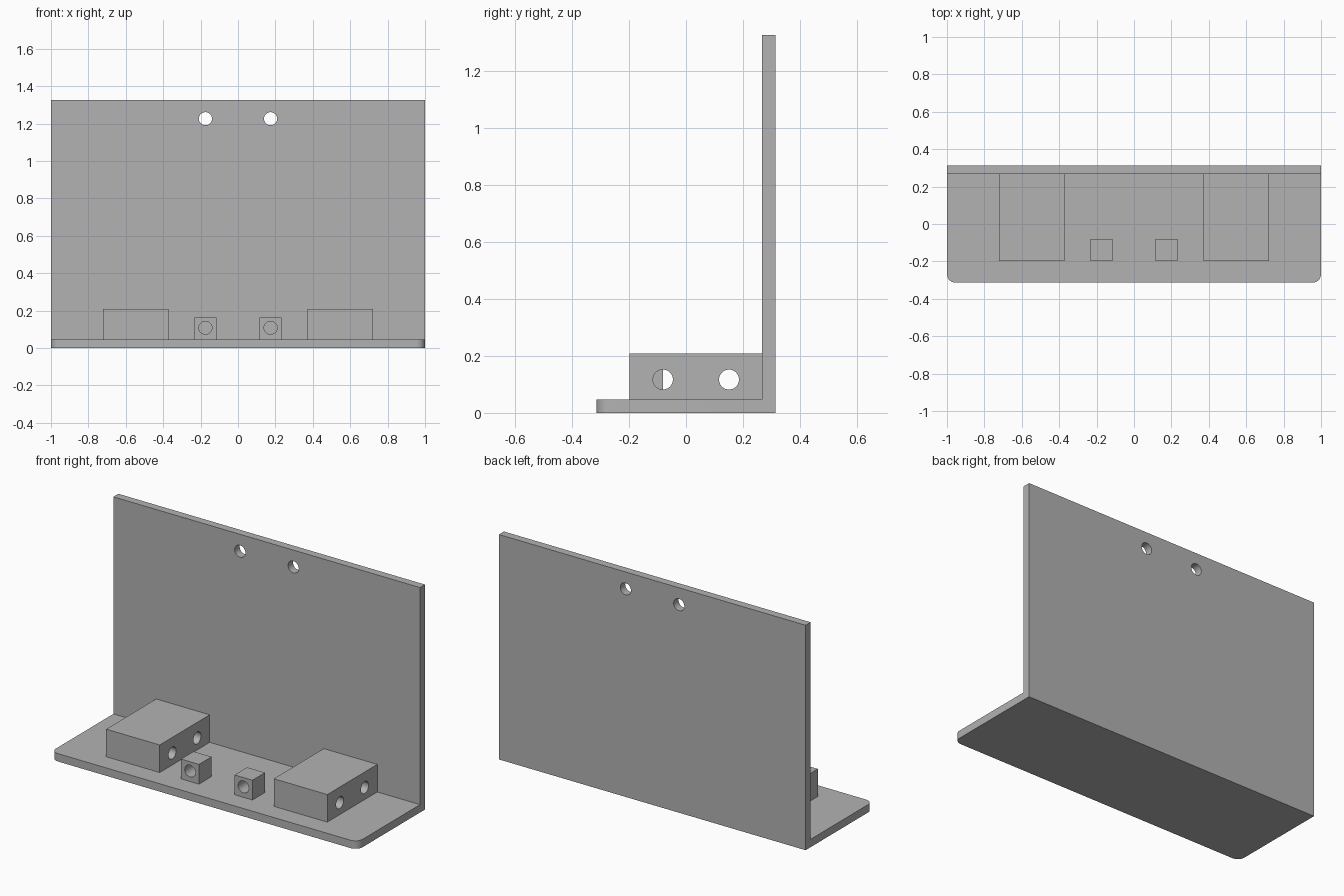
import bpy
import bmesh
from math import radians
from mathutils import Matrix, Vector

if "Cube" in bpy.data.objects:
    bpy.data.objects.remove(bpy.data.objects["Cube"], do_unlink=True)

# Main sizes
T = 0.0465            # plate thickness
HALF_D = 0.314        # half depth
HEIGHT = 1.326
WALL_Y = HALF_D - T   # front of the back plate
FRONT_Y = -0.198      # front of the blocks
HOLE_R = 0.035

grey = bpy.data.materials.new("plain_grey")
grey.use_nodes = True
colour = (0.448, 0.448, 0.448, 1)
grey.diffuse_color = colour
grey.node_tree.nodes["Principled BSDF"].inputs["Base Color"].default_value = colour


def add_object(name, bm):
    bmesh.ops.recalc_face_normals(bm, faces=bm.faces)
    mesh = bpy.data.meshes.new(name)
    bm.to_mesh(mesh)
    bm.free()
    mesh.materials.append(grey)
    ob = bpy.data.objects.new(name, mesh)
    bpy.context.collection.objects.link(ob)
    return ob


def box(name, lo, hi):
    lo, hi = Vector(lo), Vector(hi)
    bm = bmesh.new()
    bmesh.ops.create_cube(bm, size=1, matrix=Matrix.Translation((lo + hi) / 2)
                          @ Matrix.Diagonal((*(hi - lo), 1)))
    return add_object(name, bm)


def drill(ob, centre, axis, length):
    """Cut a round hole through the object along the given axis."""
    bm = bmesh.new()
    turn = Matrix.Rotation(radians(90), 4, "Y" if axis == "X" else "X")
    bmesh.ops.create_cone(bm, cap_ends=True, segments=40, radius1=HOLE_R,
                          radius2=HOLE_R, depth=length,
                          matrix=Matrix.Translation(centre) @ turn)
    cutter = add_object("hole_cutter", bm)
    cutter.hide_render = True
    mod = ob.modifiers.new("hole", "BOOLEAN")
    mod.operation = "DIFFERENCE"
    mod.solver = "EXACT"
    mod.object = cutter
    bpy.context.view_layer.objects.active = ob
    bpy.ops.object.modifier_apply(modifier=mod.name)
    bpy.data.objects.remove(cutter, do_unlink=True)


# Bracket: an L profile extruded sideways, with rounded front corners
bm = bmesh.new()
profile = [(-HALF_D, 0), (HALF_D, 0), (HALF_D, HEIGHT),
           (WALL_Y, HEIGHT), (WALL_Y, T), (-HALF_D, T)]
face = bm.faces.new([bm.verts.new((-1, y, z)) for y, z in profile])
grown = bmesh.ops.extrude_face_region(bm, geom=[face])["geom"]
bmesh.ops.translate(bm, vec=(2, 0, 0),
                    verts=[g for g in grown if isinstance(g, bmesh.types.BMVert)])
corners = [e for e in bm.edges
           if all(abs(v.co.y + HALF_D) < 1e-4 for v in e.verts)
           and abs(e.verts[0].co.z - e.verts[1].co.z) > 0.01]
bmesh.ops.bevel(bm, geom=corners, offset=0.0465, segments=8, profile=0.5,
                affect="EDGES")
bracket = add_object("bracket", bm)
parts = [bracket]

for side, label in ((-1, "right"), (1, "left")):
    # Hanging hole near the top of the back plate
    drill(bracket, (side * 0.174, WALL_Y + T / 2, 1.226), "Y", 0.2)

    # Large block with two cross holes
    x1, x2 = sorted((side * 0.372, side * 0.721))
    block = box(label + "_block", (x1, FRONT_Y, T), (x2, WALL_Y, 0.209))
    for y in (-0.081, 0.151):
        drill(block, (side * 0.546, y, 0.117), "X", 0.6)

    # Small cube with a front-to-back hole
    x1, x2 = sorted((side * 0.116, side * 0.233))
    cube = box(label + "_small_cube", (x1, FRONT_Y, T), (x2, -0.081, 0.163))
    drill(cube, (side * 0.174, -0.14, 0.108), "Y", 0.3)
    parts += [block, cube]

# Smooth the hole walls and round corners, keeping edges sharp
bpy.ops.object.select_all(action="DESELECT")
for ob in parts:
    ob.select_set(True)
bpy.context.view_layer.objects.active = bracket
bpy.ops.object.shade_smooth_by_angle(angle=radians(30))
